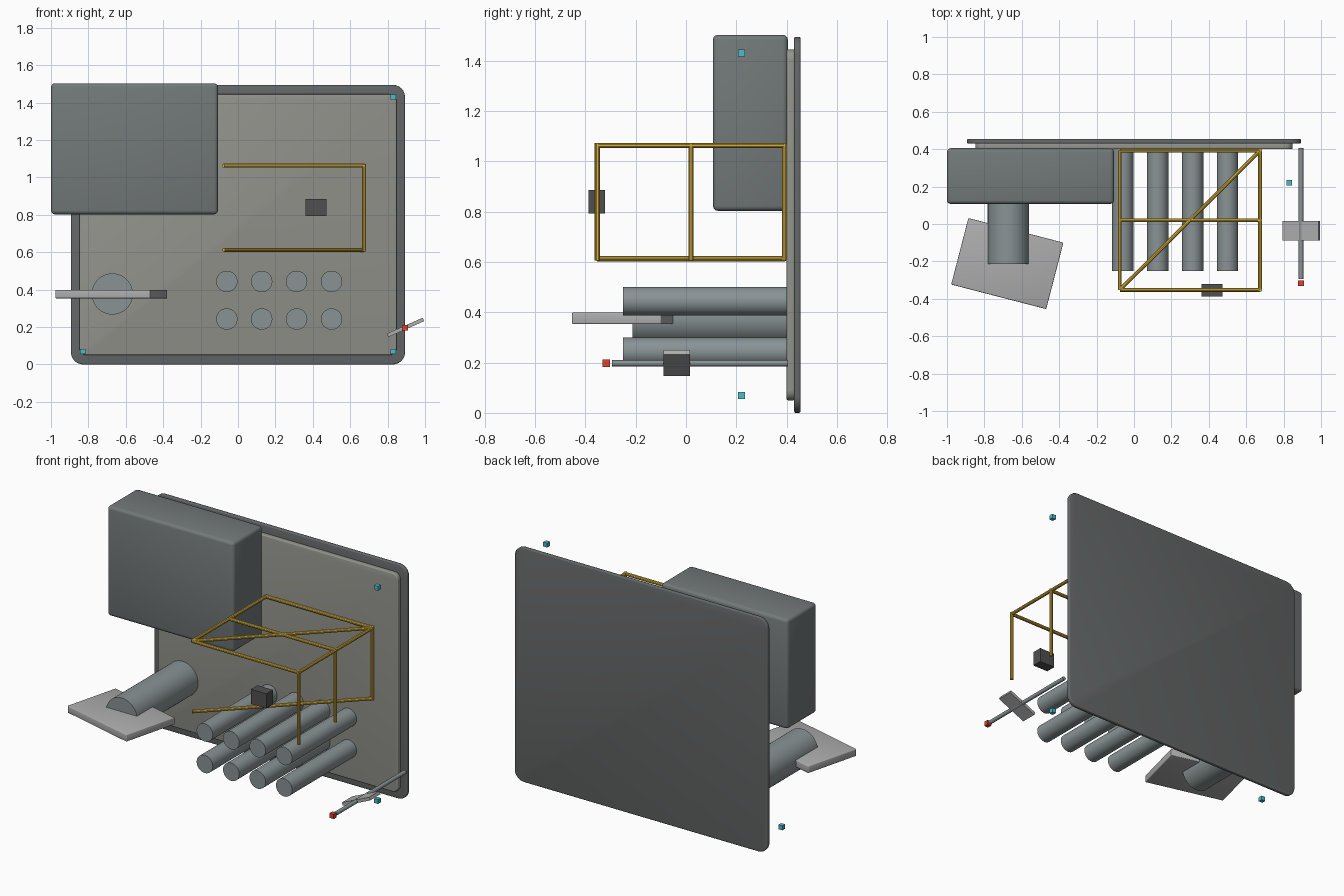
import bpy, bmesh, math
from mathutils import Vector, Matrix

if "Cube" in bpy.data.objects:
    bpy.data.objects.remove(bpy.data.objects["Cube"])


def mat(name, c):
    m = bpy.data.materials.new(name)
    m.diffuse_color = (*c, 1)
    m.use_nodes = True
    m.node_tree.nodes["Principled BSDF"].inputs["Base Color"].default_value = m.diffuse_color
    return m


DARK = mat("dark_grey", (0.13, 0.14, 0.14))
PANEL = mat("panel_grey", (0.30, 0.30, 0.27))
HOUSING = mat("housing_grey", (0.17, 0.19, 0.19))
PIPE = mat("pipe_grey", (0.25, 0.29, 0.30))
LIGHT = mat("light_grey", (0.42, 0.42, 0.42))
BLACK = mat("near_black", (0.08, 0.08, 0.08))
YELLOW = mat("yellow", (0.70, 0.45, 0.05))
CYAN = mat("cyan", (0.08, 0.50, 0.58))
RED = mat("red", (0.75, 0.05, 0.03))


def finish(bm, name, material, smooth=True):
    me = bpy.data.meshes.new(name)
    bm.to_mesh(me)
    bm.free()
    me.materials.append(material)
    ob = bpy.data.objects.new(name, me)
    bpy.context.collection.objects.link(ob)
    if smooth:
        bpy.ops.object.select_all(action='DESELECT')
        ob.select_set(True)
        bpy.context.view_layer.objects.active = ob
        bpy.ops.object.shade_smooth_by_angle(angle=math.radians(35))
    return ob


def box(name, lo, hi, material, corner=0, rim=0):
    """Box between two corners; corner rounds the edges along y, rim rounds the rest."""
    lo, hi = Vector(lo), Vector(hi)
    bm = bmesh.new()
    bmesh.ops.create_cube(bm, size=1, matrix=Matrix.Diagonal((*(hi - lo), 1)))
    if corner:
        es = [e for e in bm.edges
              if abs(e.verts[0].co.y - e.verts[1].co.y) > 1e-4]
        bmesh.ops.bevel(bm, geom=es, offset=corner, segments=6, profile=0.5, affect='EDGES')
        es = [e for e in bm.edges
              if abs(e.verts[0].co.y - e.verts[1].co.y) < 1e-4]
    else:
        es = list(bm.edges)
    if rim:
        bmesh.ops.bevel(bm, geom=es, offset=rim, segments=3, profile=0.5, affect='EDGES')
    ob = finish(bm, name, material, bool(rim))
    ob.location = (lo + hi) / 2
    return ob


def rod(name, a, b, r, material, sides=32):
    a, b = Vector(a), Vector(b)
    d = b - a
    m = Matrix.Translation((a + b) / 2) @ d.to_track_quat('Z', 'Y').to_matrix().to_4x4()
    bm = bmesh.new()
    bmesh.ops.create_cone(bm, cap_ends=True, segments=sides, radius1=r, radius2=r,
                          depth=d.length, matrix=m)
    return finish(bm, name, material)


def cube(name, c, s, material):
    c = Vector(c)
    h = Vector((s, s, s)) / 2
    return box(name, c - h, c + h, material)


# Wall plate with raised inner panel
box("wall_plate", (-0.893, 0.43, 0), (0.893, 0.455, 1.495), DARK, 0.065, 0.006)
box("inner_panel", (-0.848, 0.40, 0.05), (0.848, 0.432, 1.445), PANEL, 0.04, 0.006)

# Large upper housing
box("housing", (-1, 0.107, 0.803), (-0.107, 0.405, 1.503), HOUSING, 0, 0.02)

# Two rows of four pipes
for j, z in enumerate((0.243, 0.444)):
    for i in range(4):
        x = -0.06 + i * 0.1867
        rod(f"pipe_{j}_{i}", (x, -0.25, z), (x, 0.405, z), 0.057, PIPE)

# Thick pipe carrying an angled tray
rod("thick_pipe", (-0.672, -0.213, 0.377), (-0.672, 0.405, 0.377), 0.11, PIPE, 48)
tray = box("tray", (-0.94, -0.395, 0.353), (-0.415, -0.028, 0.399), LIGHT, 0, 0.005)
tray.rotation_euler.z = math.radians(-14.5)

# Yellow tubular cage
x0, x1, y0, ym, y1, z0, z1 = -0.076, 0.674, -0.352, 0.02, 0.392, 0.613, 1.063
bars = {
    "cage_front": ((x0, y0, z1), (x1, y0, z1)),
    "cage_middle": ((x0, ym, z1), (x1, ym, z1)),
    "cage_back": ((x0, y1, z1), (x1, y1, z1)),
    "cage_left": ((x0, y0, z1), (x0, y1, z1)),
    "cage_right": ((x1, y0, z1), (x1, y1, z1)),
    "cage_top_diagonal": ((x0, y0, z1), (x1, y1, z1)),
    "cage_low_diagonal": ((x0, y0, z0), (x1, y1, z0)),
    "cage_post_front": ((x1, y0, z0 - 0.008), (x1, y0, z1 + 0.01)),
    "cage_post_middle": ((x1, ym, z0 - 0.008), (x1, ym, z1 + 0.01)),
    "cage_post_back": ((x1, y1, z0 - 0.008), (x1, y1, z1 + 0.01)),
}
for name, (a, b) in bars.items():
    rod(name, a, b, 0.0108, YELLOW, 10)

# Small dark block in front of the cage
box("dark_block", (0.362, -0.388, 0.793), (0.472, -0.322, 0.886), BLACK)

# Thin arm with tilted paddle and red tip
rod("thin_arm", (0.893, -0.295, 0.197), (0.893, 0.405, 0.197), 0.0125, PIPE, 16)
paddle = box("paddle", (0.79, -0.089, 0.188), (1.0, 0.015, 0.208), LIGHT)
paddle.rotation_euler.y = math.radians(-24)
cube("red_tip", (0.893, -0.317, 0.197), 0.03, RED)

# Cyan corner markers
for sx in (-1, 1):
    for z in (0.07, 1.43):
        cube("corner_marker", (sx * 0.83, 0.22, z), 0.028, CYAN)
